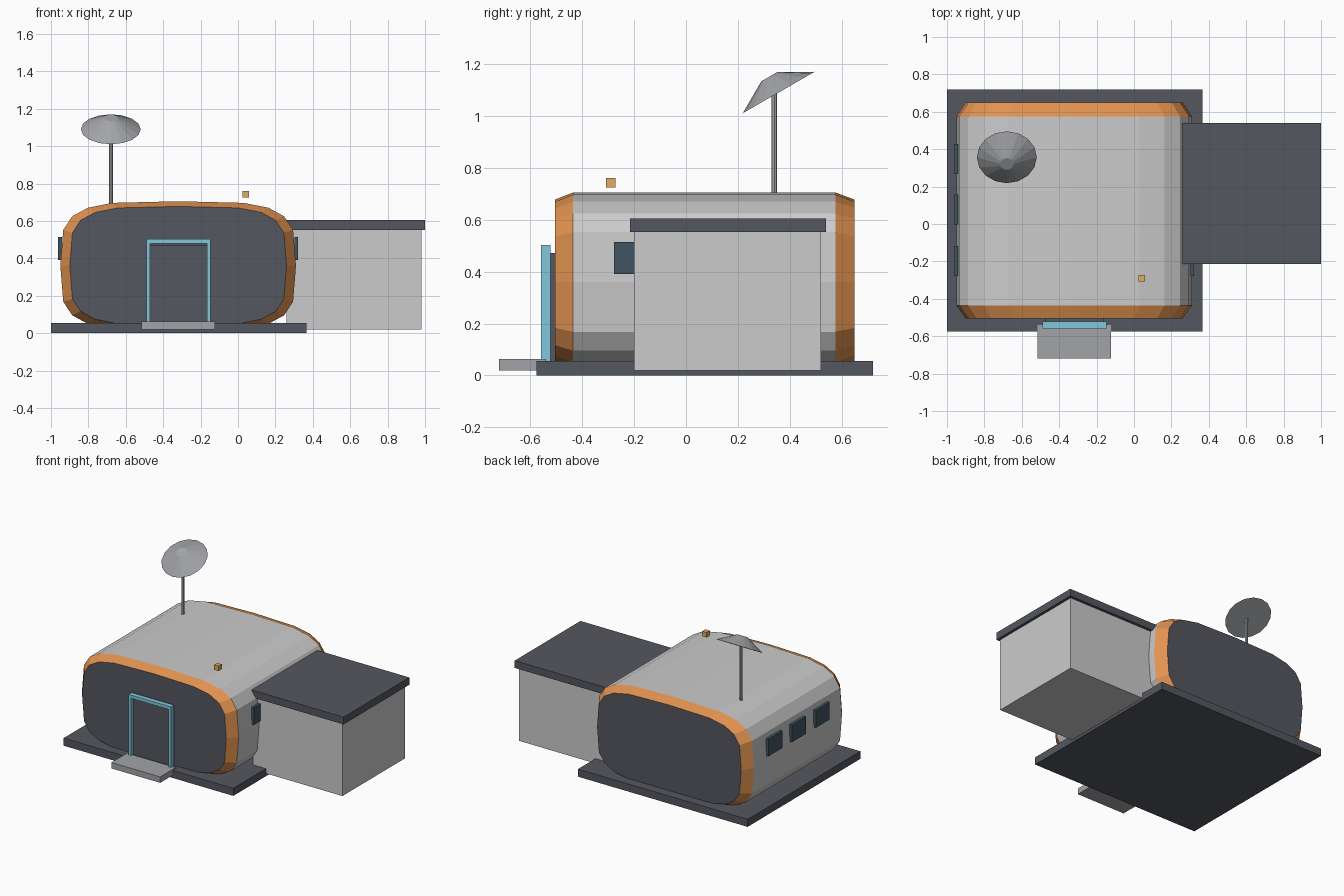
import bpy, bmesh, math

if "Cube" in bpy.data.objects:
    bpy.data.objects.remove(bpy.data.objects["Cube"])


def material(name, rgb):
    m = bpy.data.materials.new(name)
    m.diffuse_color = (*rgb, 1)
    m.use_nodes = True
    m.node_tree.nodes["Principled BSDF"].inputs["Base Color"].default_value = m.diffuse_color
    return m


DARK = material("dark_panel", (0.09, 0.095, 0.115))
LIGHT = material("light_shell", (0.60, 0.61, 0.62))
GREY = material("mid_grey", (0.36, 0.37, 0.39))
ORANGE = material("orange_trim", (0.76, 0.29, 0.08))
CYAN = material("cyan_frame", (0.22, 0.58, 0.72))
GLASS = material("window_glass", (0.05, 0.09, 0.12))
AMBER = material("amber_light", (0.75, 0.42, 0.12))


def finish(name, bm, mats):
    bmesh.ops.recalc_face_normals(bm, faces=bm.faces)
    mesh = bpy.data.meshes.new(name)
    bm.to_mesh(mesh)
    bm.free()
    for m in mats:
        mesh.materials.append(m)
    ob = bpy.data.objects.new(name, mesh)
    bpy.context.collection.objects.link(ob)
    return ob


def box(name, x, y, z, mat):
    """Box from (min, max) ranges on each axis."""
    bm = bmesh.new()
    bmesh.ops.create_cube(bm, size=1)
    for v in bm.verts:
        v.co = [(a + b) / 2 + c * (b - a) for (a, b), c in zip((x, y, z), v.co)]
    return finish(name, bm, [mat])


def cone(name, r1, r2, depth, sides, base, mat, tilt=0):
    """Cone or cylinder whose base centre sits at the given point."""
    bm = bmesh.new()
    bmesh.ops.create_cone(bm, cap_ends=True, segments=sides,
                          radius1=r1, radius2=r2, depth=depth)
    bmesh.ops.translate(bm, verts=bm.verts, vec=(0, 0, depth / 2))
    ob = finish(name, bm, [mat])
    ob.location = base
    ob.rotation_euler.x = tilt
    return ob


# Hull: rounded-box section lofted along y, with tapered orange rims and dark ends
CX, CZ, A, B, N = -0.32, 0.36, 0.63, 0.345, 20


def soft(v):
    return math.copysign(math.sqrt(abs(v)), v) if abs(v) > 1e-6 else 0.0


bm = bmesh.new()
rings = []
for y, s in ((-0.505, 0.92), (-0.435, 1), (0.575, 1), (0.65, 0.92)):
    angles = [2 * math.pi * i / N for i in range(N)]
    rings.append([bm.verts.new((CX + A * s * soft(math.cos(t)), y,
                                CZ + B * s * soft(math.sin(t)))) for t in angles])
for k, slot in enumerate((1, 0, 1)):
    for i in range(N):
        j = (i + 1) % N
        f = bm.faces.new((rings[k][i], rings[k][j], rings[k + 1][j], rings[k + 1][i]))
        f.material_index = slot
for ring in (rings[0], rings[-1]):
    bm.faces.new(ring).material_index = 2
finish("hull", bm, [LIGHT, ORANGE, DARK])

# Foundation and entrance step
box("foundation", (-1, 0.365), (-0.575, 0.72), (0, 0.055), DARK)
box("entrance_step", (-0.515, -0.122), (-0.72, -0.54), (0.02, 0.063), GREY)

# Door with its frame
box("door", (-0.475, -0.162), (-0.525, -0.49), (0.05, 0.472), DARK)
for side, x in (("left", -0.49), ("right", -0.167)):
    box(f"door_frame_{side}", (x, x + 0.019), (-0.558, -0.522), (0.05, 0.48), CYAN)
box("door_frame_top", (-0.49, -0.148), (-0.558, -0.522), (0.48, 0.503), CYAN)

# Windows on both long sides
for side, sign in (("left", -1), ("right", 1)):
    for i, y in enumerate((-0.197, 0.077, 0.347)):
        x = sorted((CX + sign * 0.622, CX + sign * 0.642))
        box(f"window_{side}_{i + 1}", x, (y - 0.08, y + 0.08), (0.39, 0.515), GLASS)

# Side annex and its flat roof
box("annex", (0.26, 0.98), (-0.2, 0.52), (0.02, 0.555), LIGHT)
box("annex_roof", (0.26, 1.0), (-0.215, 0.54), (0.552, 0.605), DARK)

# Roof beacon
box("roof_beacon", (0.024, 0.06), (-0.308, -0.272), (0.724, 0.76), AMBER)

# Antenna mast and tilted dish
cone("antenna_mast", 0.011, 0.011, 0.42, 8, (-0.68, 0.34, 0.68), GREY)
cone("antenna_dish", 0.16, 0.036, 0.071, 16, (-0.68, 0.357, 1.09), GREY, math.radians(30))
